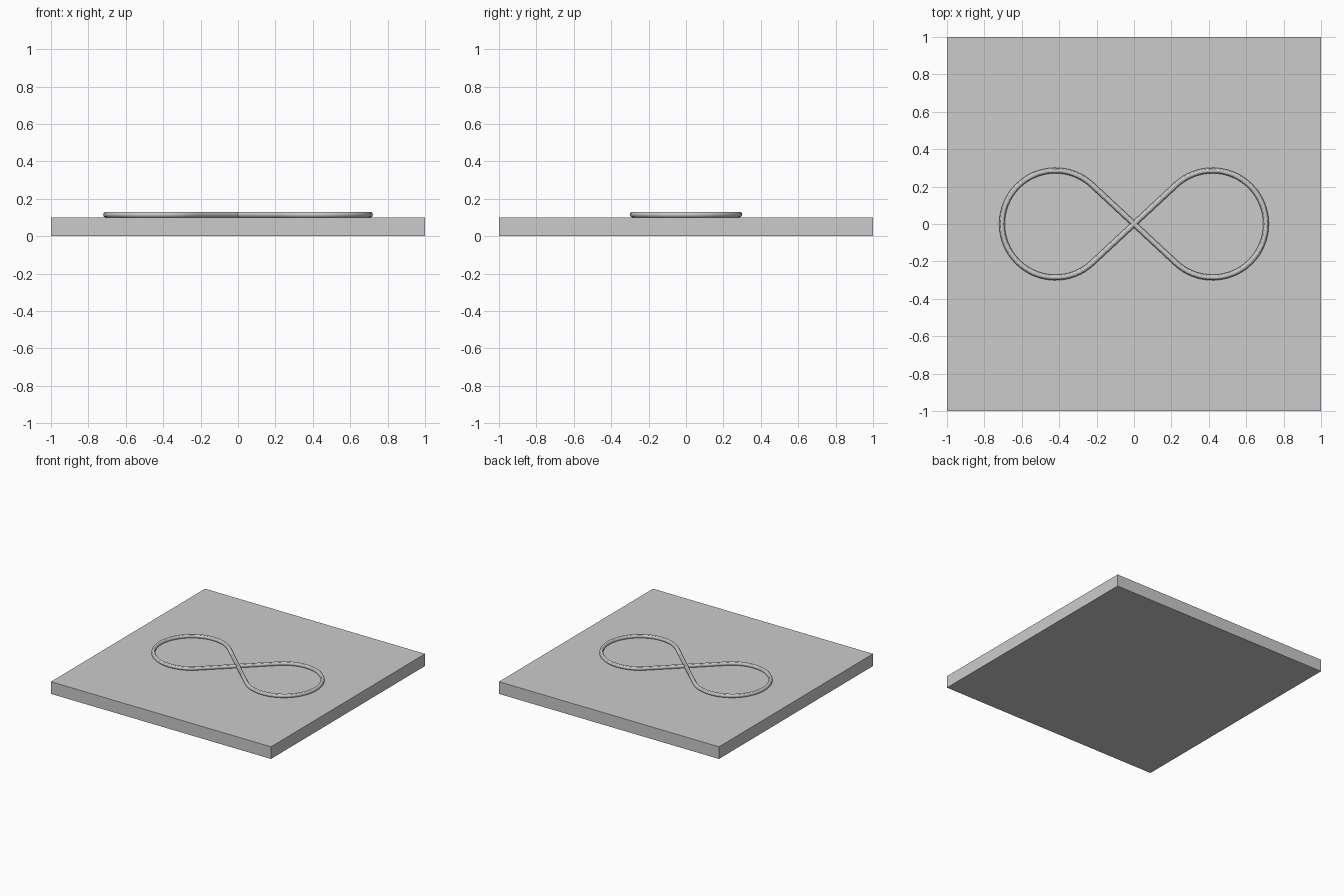
import bpy
import bmesh
from math import asin, cos, sin, pi

default = bpy.data.objects.get("Cube")
if default:
    bpy.data.objects.remove(default, do_unlink=True)

grey = bpy.data.materials.new("plain grey")
grey.use_nodes = True
colour = (0.6, 0.6, 0.6, 1)
grey.diffuse_color = colour
grey.node_tree.nodes["Principled BSDF"].inputs["Base Color"].default_value = colour

# Square base slab
bpy.ops.mesh.primitive_cube_add(size=1, location=(0, 0, 0.05))
slab = bpy.context.object
slab.name = "base_slab"
slab.scale = (2, 2, 0.1)
slab.data.materials.append(grey)

# Figure-eight path: two arcs joined by tangent lines crossing at the middle
CENTRE, RADIUS, TUBE, SLAB_TOP = 0.42, 0.286, 0.015, 0.1
STEPS, SIDES = 48, 16
sweep = pi / 2 + asin(RADIUS / CENTRE)


def lobe(side):
    angles = [-sweep + 2 * sweep * i / STEPS for i in range(STEPS + 1)]
    return [(side * (CENTRE + RADIUS * cos(a)), RADIUS * sin(a)) for a in angles]


path = lobe(1) + lobe(-1)

# Raised round rim following the path, resting on the slab
curve = bpy.data.curves.new("figure_eight_path", "CURVE")
curve.dimensions = "3D"
curve.bevel_depth = TUBE
curve.bevel_resolution = SIDES // 4
spline = curve.splines.new("POLY")
spline.points.add(len(path) - 1)
for point, (x, y) in zip(spline.points, path):
    point.co = (x, y, SLAB_TOP + TUBE, 1)
spline.use_cyclic_u = True
rim = bpy.data.objects.new("figure_eight_rim", curve)
bpy.context.collection.objects.link(rim)
curve.materials.append(grey)

bpy.ops.object.select_all(action="DESELECT")
rim.select_set(True)
bpy.context.view_layer.objects.active = rim
bpy.ops.object.convert(target="MESH")
bpy.ops.object.shade_smooth_by_angle()
